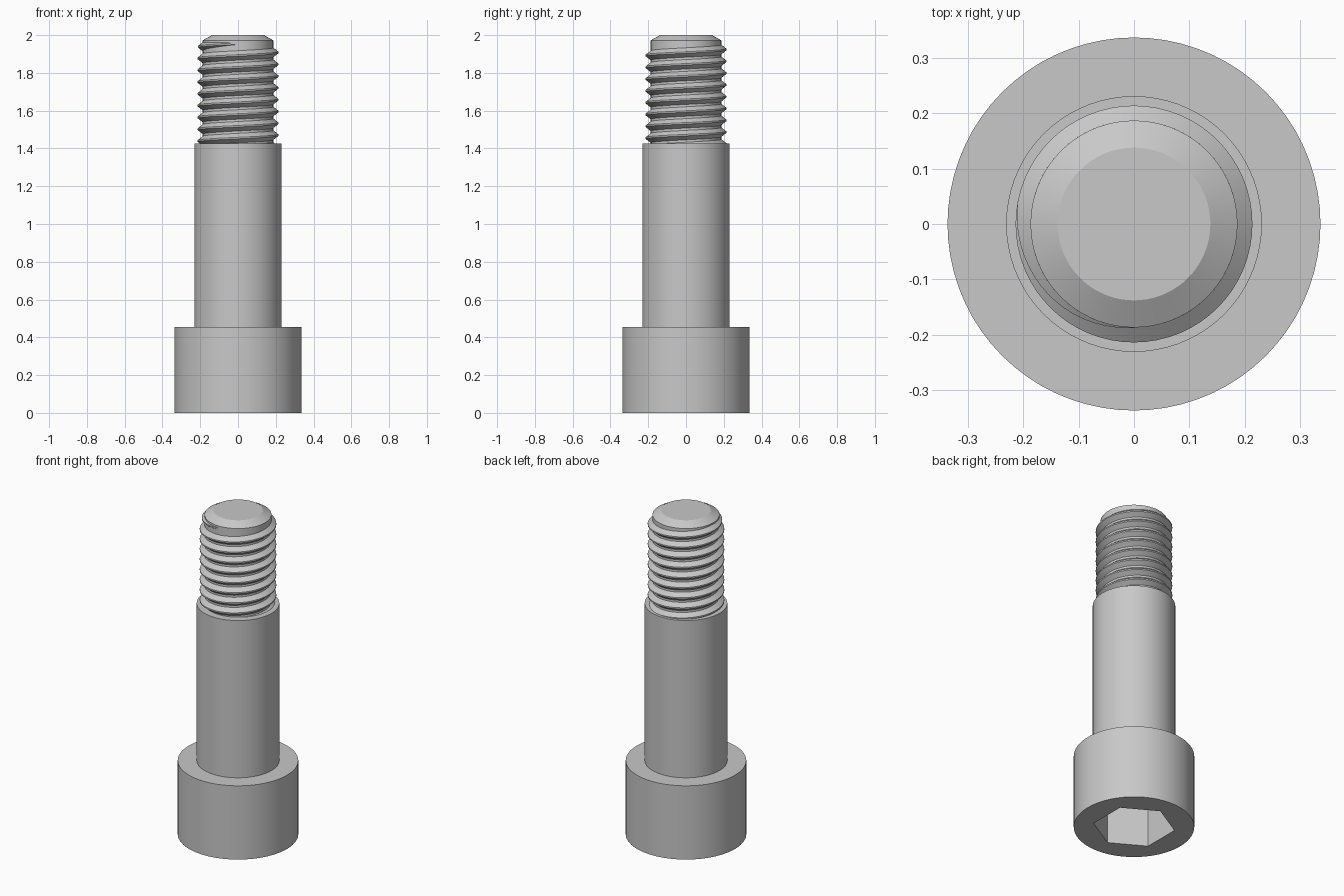
import bpy, bmesh, math

cube = bpy.data.objects.get("Cube")
if cube:
    bpy.data.objects.remove(cube, do_unlink=True)

steel = bpy.data.materials.new("steel_grey")
steel.use_nodes = True
steel.diffuse_color = (0.58, 0.58, 0.58, 1)
steel.node_tree.nodes["Principled BSDF"].inputs["Base Color"].default_value = (0.58, 0.58, 0.58, 1)

HEAD_R, HEAD_TOP = 0.337, 0.455
SHANK_R, SHANK_TOP = 0.231, 1.425
ROOT_R, CREST_R = 0.187, 0.214
PITCH = 0.0625


def make_object(name, bm):
    bmesh.ops.recalc_face_normals(bm, faces=bm.faces)
    mesh = bpy.data.meshes.new(name)
    bm.to_mesh(mesh)
    bm.free()
    mesh.materials.append(steel)
    obj = bpy.data.objects.new(name, mesh)
    bpy.context.collection.objects.link(obj)
    return obj


def activate(obj):
    bpy.ops.object.select_all(action="DESELECT")
    obj.select_set(True)
    bpy.context.view_layer.objects.active = obj


def revolve(name, profile, sides=72):
    """Closed solid from (radius, height) rings, capped at both ends."""
    bm = bmesh.new()
    rings = []
    for r, z in profile:
        rings.append([bm.verts.new((r * math.cos(math.tau * i / sides),
                                    r * math.sin(math.tau * i / sides), z))
                      for i in range(sides)])
    for a, b in zip(rings, rings[1:]):
        for i in range(sides):
            j = (i + 1) % sides
            bm.faces.new((a[i], a[j], b[j], b[i]))
    bm.faces.new(rings[0])
    bm.faces.new(rings[-1])
    return make_object(name, bm)


def thread(name, end_angle, end_z, turns, steps=64):
    """Right-handed ridge swept along a helix, fading out at its top end."""
    bm = bmesh.new()
    count = int(turns * steps)
    fade = math.radians(100)
    base, crest, sink = 0.025, 0.004, 0.006
    sections = []
    for i in range(count + 1):
        back = math.tau * (count - i) / steps
        angle = end_angle - back
        z = end_z - PITCH * back / math.tau
        k = max(0.02, min(1, back / fade))
        tip = ROOT_R + (CREST_R - ROOT_R) * k
        half = crest + (base - crest) * k
        shape = ((ROOT_R - sink, -half), (ROOT_R, -half), (tip, -crest),
                 (tip, crest), (ROOT_R, half), (ROOT_R - sink, half))
        sections.append([bm.verts.new((r * math.cos(angle), r * math.sin(angle), z + dz))
                         for r, dz in shape])
    for a, b in zip(sections, sections[1:]):
        for i in range(len(a)):
            j = (i + 1) % len(a)
            bm.faces.new((a[i], a[j], b[j], b[i]))
    bm.faces.new(sections[0])
    bm.faces.new(sections[-1])
    return make_object(name, bm)


# Body: socket head, plain shank, threaded core and chamfered tip
body = revolve("bolt_body", [
    (HEAD_R, 0), (HEAD_R, HEAD_TOP),
    (SHANK_R, HEAD_TOP), (SHANK_R, SHANK_TOP),
    (ROOT_R, SHANK_TOP), (ROOT_R, 1.972), (0.138, 2.0)])

# Hexagonal key socket cut into the underside of the head
socket = revolve("socket_cutter", [(0.229, -0.1), (0.229, 0.28)], sides=6)
socket.rotation_euler.z = math.radians(30)
socket.hide_render = True
cut = body.modifiers.new("socket", "BOOLEAN")
cut.operation = "DIFFERENCE"
cut.solver = "EXACT"
cut.object = socket
activate(body)
bpy.ops.object.modifier_apply(modifier=cut.name)
bpy.data.objects.remove(socket, do_unlink=True)

# Helical thread, its lower end buried in the shank
ridge = thread("screw_thread", math.radians(270), 1.955, turns=8.9)

for part in (body, ridge):
    activate(part)
    bpy.ops.object.shade_smooth_by_angle(angle=math.radians(25))
